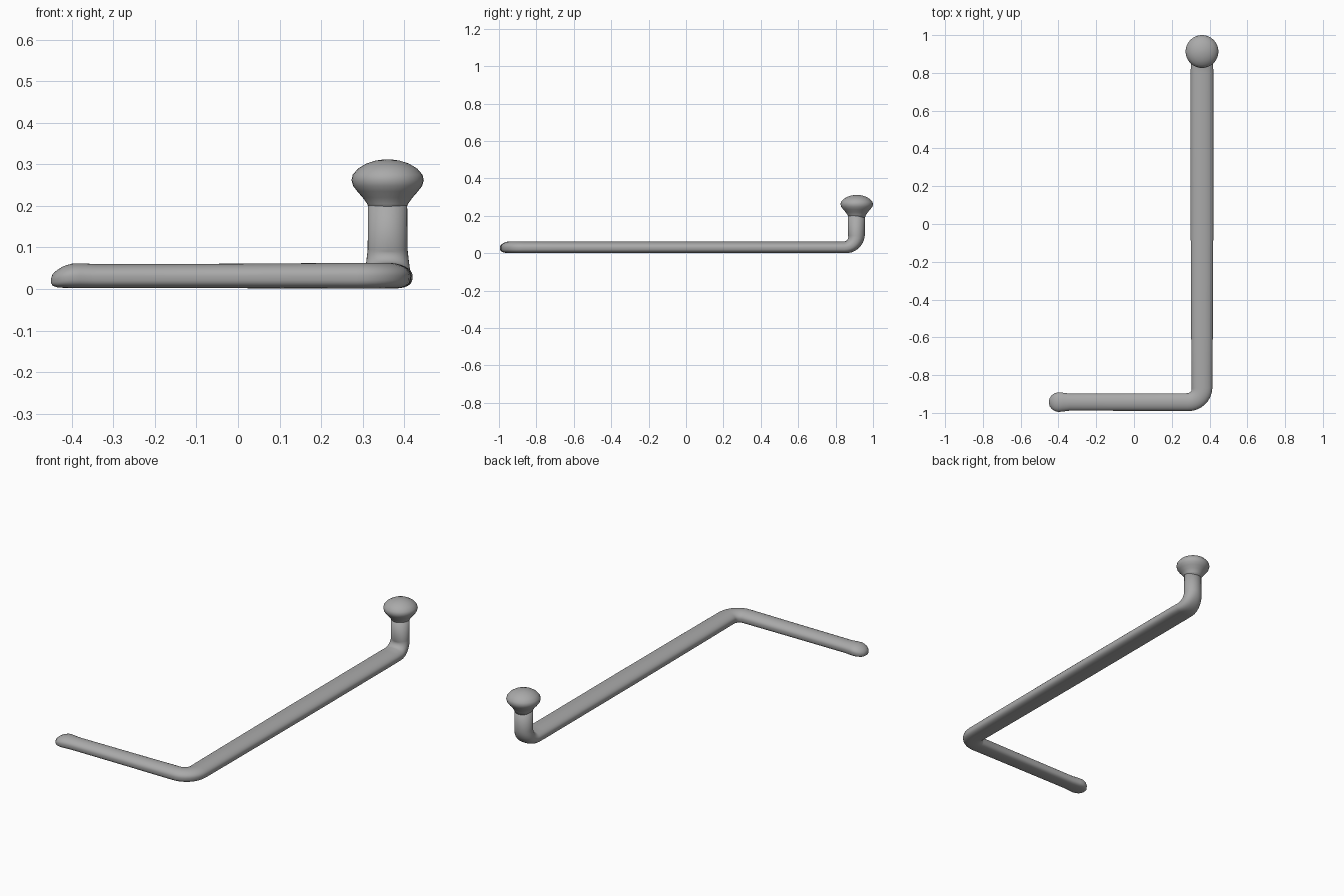
import bpy, bmesh, math
from mathutils import Vector

cube = bpy.data.objects.get("Cube")
if cube:
    bpy.data.objects.remove(cube, do_unlink=True)

SIDES = 32
grey = bpy.data.materials.new("plain grey")
grey.use_nodes = True
colour = (0.4, 0.4, 0.4, 1)
grey.diffuse_color = colour
grey.node_tree.nodes["Principled BSDF"].inputs["Base Color"].default_value = colour


def sweep(name, stations):
    """Skin rings given as (centre, side axis, up axis, half width, half height, underside squareness)."""
    bm = bmesh.new()
    rings = []
    for centre, side, up, w, h, power in stations:
        ring = []
        for i in range(SIDES):
            a = math.tau * i / SIDES
            c, s = math.cos(a), math.sin(a)
            p = power if s < 0 else 1
            u = math.copysign(abs(c) ** p, c)
            v = math.copysign(abs(s) ** p, s)
            ring.append(bm.verts.new(centre + side * (u * w) + up * (v * h)))
        rings.append(ring)
    for r, q in zip(rings, rings[1:]):
        for i in range(SIDES):
            j = (i + 1) % SIDES
            bm.faces.new((r[i], r[j], q[j], q[i]))
    bm.faces.new(rings[0][::-1])
    bm.faces.new(rings[-1])
    bmesh.ops.recalc_face_normals(bm, faces=bm.faces)
    mesh = bpy.data.meshes.new(name)
    bm.to_mesh(mesh)
    bm.free()
    mesh.materials.append(grey)
    obj = bpy.data.objects.new(name, mesh)
    bpy.context.collection.objects.link(obj)
    for poly in mesh.polygons:
        poly.use_smooth = True
    return obj


X, Y, Z = Vector((1, 0, 0)), Vector((0, 1, 0)), Vector((0, 0, 1))
BAR_X, ARM_Y, POST_Y, FLAT = 0.36, -0.943, 0.911, 0.65
path = []

# Short arm with a rounded, slightly swollen tip: x, half width, bottom, top
tip = [(-0.45, 0.008, 0.015, 0.025), (-0.446, 0.022, 0.008, 0.036),
       (-0.435, 0.037, 0.004, 0.046), (-0.42, 0.047, 0.003, 0.055),
       (-0.4, 0.052, 0.002, 0.061), (-0.38, 0.05, 0.002, 0.062),
       (-0.34, 0.045, 0.002, 0.06), (0, 0.046, 0.002, 0.061)]
for x, w, low, high in tip:
    path.append((Vector((x, ARM_Y, (low + high) / 2)), -Y, Z, w, (high - low) / 2, FLAT))

# Flat corner between the short arm and the long bar
R = 0.075
for i in range(9):
    a = math.pi / 2 * i / 8
    centre = Vector((BAR_X - R + R * math.sin(a), ARM_Y + R - R * math.cos(a), 0.032))
    side = Vector((math.sin(a), -math.cos(a), 0))
    path.append((centre, side, Z, 0.047 + 0.008 * i / 8, 0.031, FLAT))

# Long bar, widening a little toward the back
for y, w in ((-0.6, 0.057), (0, 0.06), (0.8, 0.06)):
    path.append((Vector((BAR_X, y, 0.032)), X, Z, w, 0.031, FLAT))

# Bend upward into the post
R = 0.063
for i in range(9):
    t = i / 8
    a = math.pi / 2 * t
    centre = Vector((BAR_X, POST_Y - R + R * math.sin(a), 0.032 + R - R * math.cos(a)))
    up = Vector((0, -math.sin(a), math.cos(a)))
    path.append((centre, X, up, 0.059 - 0.011 * t, 0.031 + 0.014 * t, FLAT + (1 - FLAT) * t))
path.append((Vector((BAR_X, POST_Y, 0.22)), X, -Y, 0.047, 0.045, 1))
sweep("bent_bar", path)

# Mushroom knob on the post: height, radius
profile = [(0.19, 0.044), (0.205, 0.049), (0.22, 0.06), (0.235, 0.073), (0.248, 0.083),
           (0.262, 0.087), (0.275, 0.084), (0.29, 0.071), (0.302, 0.051), (0.309, 0.029), (0.312, 0.008)]
sweep("knob", [(Vector((BAR_X, 0.913, z)), X, -Y, r, r, 1) for z, r in profile])
